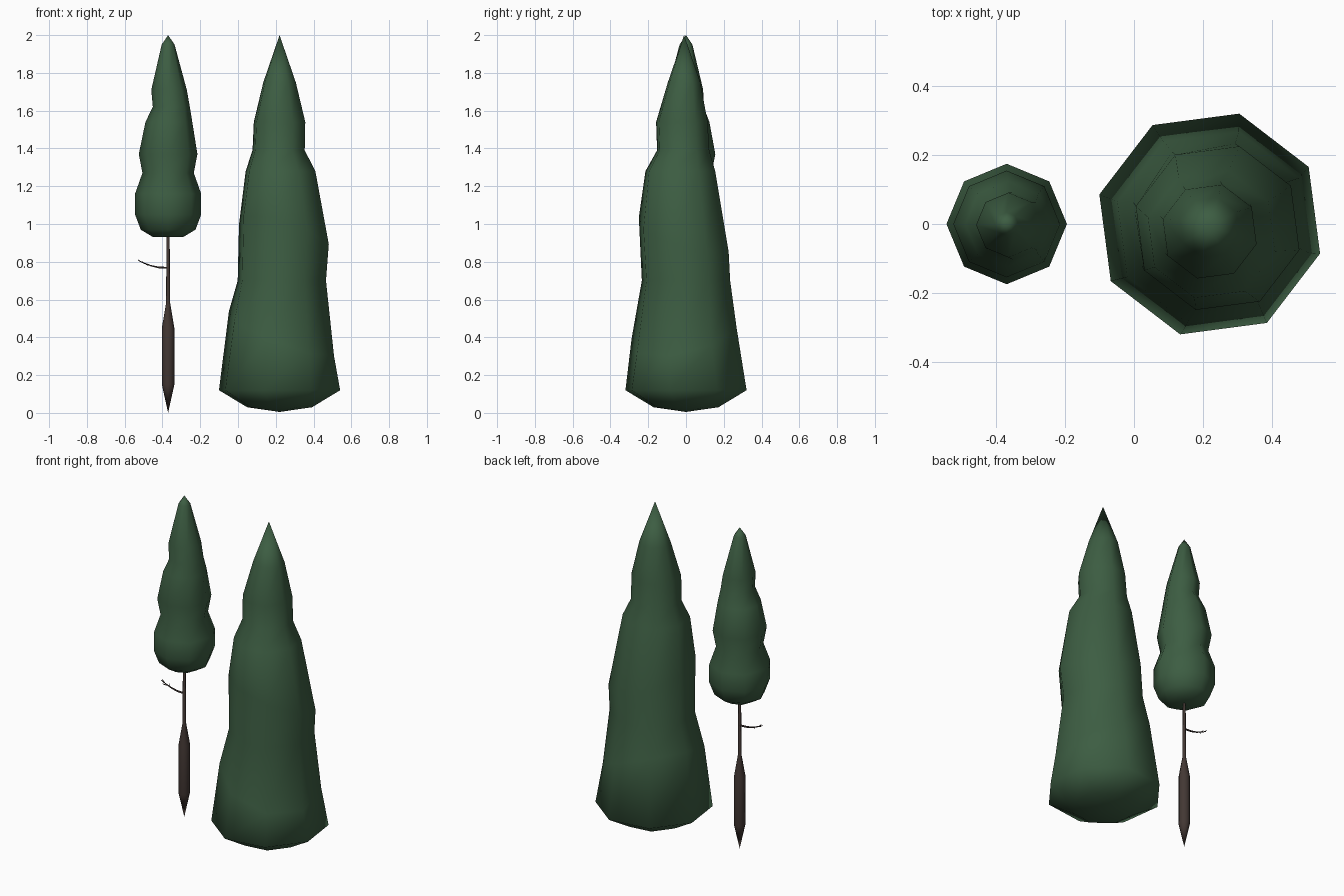
import bpy, bmesh, math
from mathutils import Vector

if "Cube" in bpy.data.objects:
    bpy.data.objects.remove(bpy.data.objects["Cube"])


def material(name, rgb):
    m = bpy.data.materials.new(name)
    m.diffuse_color = (*rgb, 1)
    m.use_nodes = True
    m.node_tree.nodes["Principled BSDF"].inputs["Base Color"].default_value = m.diffuse_color
    return m


GREEN = material("foliage green", (0.046, 0.110, 0.055))
BROWN = material("bark brown", (0.056, 0.039, 0.034))


def loft(name, rings, bottom, top, turn, mat, sides=8):
    """Stack of rings (x, y, z, radius, x slope, y slope) closed by two end points."""
    bm = bmesh.new()
    loops = []
    for x, y, z, r, sx, sy in rings:
        loop = []
        for i in range(sides):
            a = turn + math.tau * i / sides
            dx, dy = r * math.cos(a), r * math.sin(a)
            loop.append(bm.verts.new((x + dx, y + dy, z + sx * dx + sy * dy)))
        loops.append(loop)
    low, high = bm.verts.new(bottom), bm.verts.new(top)
    for i in range(sides):
        j = (i + 1) % sides
        for a, b in zip(loops, loops[1:]):
            bm.faces.new((a[i], a[j], b[j], b[i]))
        bm.faces.new((low, loops[0][j], loops[0][i]))
        bm.faces.new((high, loops[-1][i], loops[-1][j]))
    for f in bm.faces:
        f.smooth = True
    bmesh.ops.recalc_face_normals(bm, faces=bm.faces)
    me = bpy.data.meshes.new(name)
    bm.to_mesh(me)
    bm.free()
    me.materials.append(mat)
    ob = bpy.data.objects.new(name, me)
    bpy.context.collection.objects.link(ob)
    return ob


def twig(name, points, r0, r1, sides=5):
    """Thin tapered tube through points."""
    cu = bpy.data.curves.new(name, 'CURVE')
    cu.dimensions = '3D'
    cu.bevel_depth = 1.0
    cu.bevel_resolution = 1
    cu.use_fill_caps = True
    sp = cu.splines.new('POLY')
    sp.points.add(len(points) - 1)
    for i, (p, co) in enumerate(zip(sp.points, points)):
        p.co = (*co, 1)
        p.radius = r0 + (r1 - r0) * i / (len(points) - 1)
    cu.materials.append(BROWN)
    ob = bpy.data.objects.new(name, cu)
    bpy.context.collection.objects.link(ob)


# large tree reaching the ground
loft("large_tree_foliage", [
    (0.22, 0.00, 0.03, 0.178, 0, 0),
    (0.22, 0.00, 0.12, 0.332, 0, 0),
    (0.23, -0.01, 0.42, 0.288, -0.37, 0.2),
    (0.232, 0.00, 0.70, 0.242, 0, 0),
    (0.243, -0.012, 0.945, 0.246, -0.3, -0.3),
    (0.225, -0.03, 1.28, 0.191, 0, 0),
    (0.215, -0.015, 1.39, 0.143, 0, 0),
    (0.22, -0.022, 1.54, 0.141, 0, 0),
    (0.22, -0.01, 1.75, 0.089, 0, 0),
], (0.22, 0, 0.005), (0.22, -0.01, 2.0), math.radians(30), GREEN)

# small tree crown
loft("small_tree_foliage", [
    (-0.37, 0, 0.93, 0.078, 0, 0),
    (-0.37, 0, 0.97, 0.145, 0, 0),
    (-0.37, 0, 1.05, 0.175, 0, 0),
    (-0.37, 0, 1.16, 0.175, 0, 0),
    (-0.37, 0, 1.27, 0.136, 0, 0),
    (-0.37, 0, 1.37, 0.155, 0, 0),
    (-0.366, 0, 1.54, 0.124, 0, 0),
    (-0.353, -0.005, 1.62, 0.098, 0, 0),
    (-0.365, -0.003, 1.71, 0.094, 0, 0),
    (-0.37, 0, 1.95, 0.034, 0, 0),
], (-0.37, 0, 0.93), (-0.37, 0, 2.0), 0, GREEN)

# pointed trunk under the small crown
loft("small_tree_trunk", [
    (-0.37, 0, 0.15, 0.033, 0, 0),
    (-0.37, 0, 0.45, 0.033, 0, 0),
    (-0.37, 0, 0.58, 0.011, 0, 0),
    (-0.37, 0, 0.95, 0.008, 0, 0),
], (-0.37, 0, 0.0), (-0.37, 0, 0.97), 0, BROWN)

# bare branch with small forks
twig("branch", [(-0.37, 0, 0.768), (-0.42, 0, 0.77), (-0.46, 0, 0.779),
                (-0.495, 0, 0.792), (-0.53, 0, 0.808)], 0.006, 0.002)
for i, (x, z, dy, dz) in enumerate([(-0.47, 0.782, 0.025, 0.006),
                                    (-0.485, 0.788, -0.02, 0.012),
                                    (-0.505, 0.797, 0.01, 0.014)]):
    start = Vector((x, 0, z))
    twig(f"twig_{i + 1}", [start, start + Vector((-0.015, dy * 0.6, dz * 0.4)),
                           start + Vector((-0.02, dy, dz))], 0.003, 0.0015)
